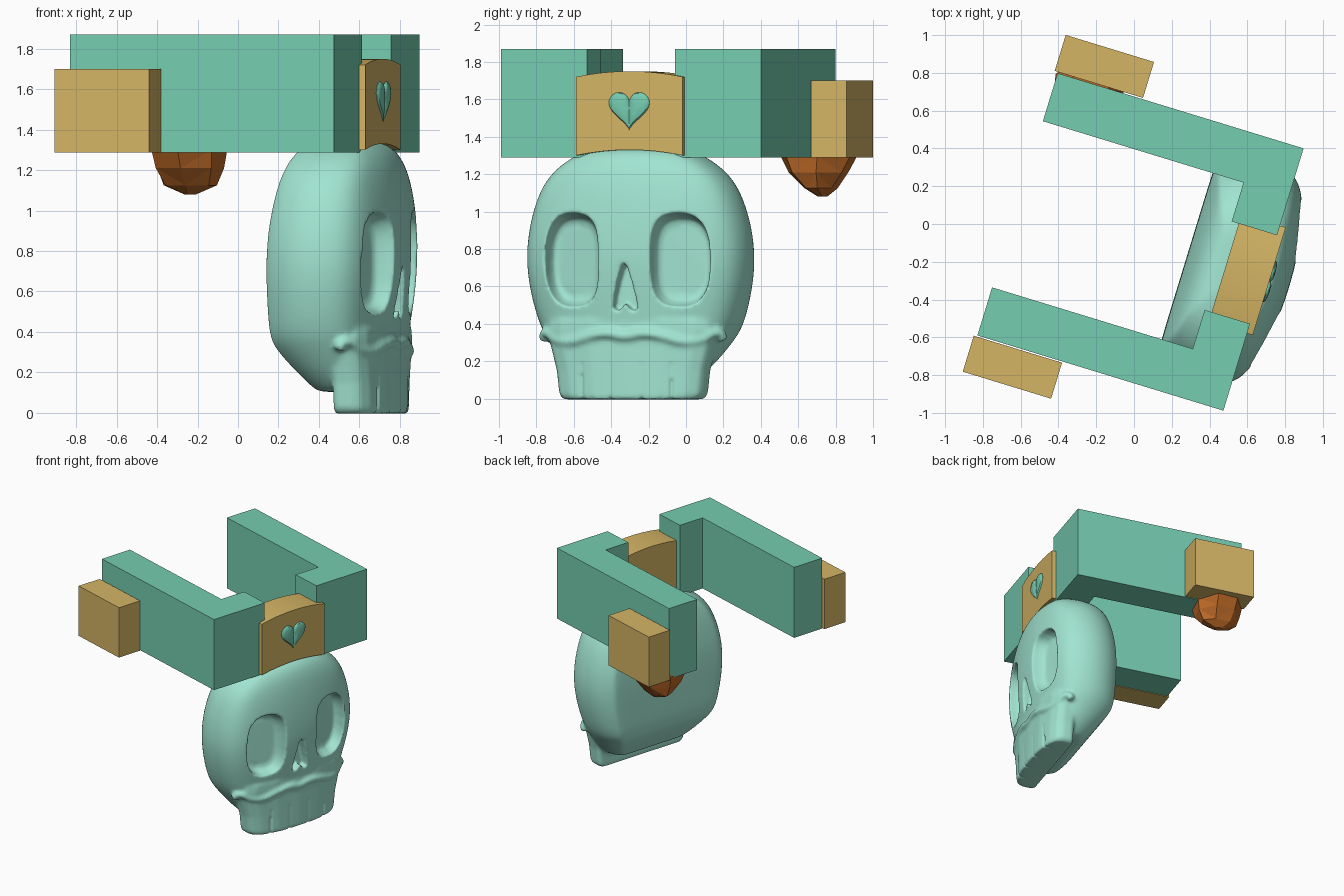
import bpy, bmesh, math, random
from mathutils import Matrix

if "Cube" in bpy.data.objects:
    bpy.data.objects.remove(bpy.data.objects["Cube"])

random.seed(3)
# Everything is built facing +x, symmetric about y = 0, then turned into place
PLACE = Matrix.Translation((-0.024, -0.077, 0)) @ Matrix.Rotation(math.radians(-17), 4, 'Z')


def material(name, col):
    m = bpy.data.materials.new(name)
    m.diffuse_color = (*col, 1)
    m.use_nodes = True
    m.node_tree.nodes["Principled BSDF"].inputs["Base Color"].default_value = m.diffuse_color
    return m


GREEN = material("green", (0.18, 0.61, 0.44))
MINT = material("mint", (0.36, 0.78, 0.64))
SAND = material("sand", (0.66, 0.46, 0.13))
RUST = material("rust", (0.50, 0.14, 0.02))


def loft(bm, rings):
    """Skin a list of equal-length point rings and cap both ends."""
    vs = [[bm.verts.new(p) for p in r] for r in rings]
    n = len(vs[0])
    for a, b in zip(vs, vs[1:]):
        for i in range(n):
            bm.faces.new((a[i], a[(i + 1) % n], b[(i + 1) % n], b[i]))
    bm.faces.new(vs[0][::-1])
    bm.faces.new(vs[-1])


def finish(name, bm, mat=None):
    bmesh.ops.recalc_face_normals(bm, faces=bm.faces)
    me = bpy.data.meshes.new(name)
    bm.to_mesh(me)
    bm.free()
    ob = bpy.data.objects.new(name, me)
    bpy.context.collection.objects.link(ob)
    ob.matrix_world = PLACE
    if mat:
        me.materials.append(mat)
    return ob


def prism_z(name, pts, z0, z1, mat):
    bm = bmesh.new()
    loft(bm, [[(x, y, z) for x, y in pts] for z in (z0, z1)])
    return finish(name, bm, mat)


def mirrored(half):
    """Half outline (x, y) from front centre to the back -> full outline."""
    return half + [(x, -y) for x, y in reversed(half) if y > 1e-6]


def select(obs):
    bpy.ops.object.select_all(action='DESELECT')
    for o in obs:
        o.select_set(True)
    bpy.context.view_layer.objects.active = obs[0]


# Side brackets (L-shaped) and the blocks fixed to their outer faces
for s, side in ((1, "left"), (-1, "right")):
    ell = [(-.62, .726), (.742, .726), (.742, .245), (.491, .245), (.491, .46), (-.62, .46)]
    prism_z(side + "_bracket", [(x, s * y) for x, y in ell], 1.288, 1.87, GREEN)
    box = [(-.638, .733), (-.149, .733), (-.149, .932), (-.638, .932)]
    prism_z(side + "_block", [(x, s * y) for x, y in box], 1.288, 1.70, SAND)

# Arched brow plate
bm = bmesh.new()
ys = [-.298 + .596 * i / 16 for i in range(17)]
arch = [(y, 1.75 - .03 * (y / .298) ** 2) for y in ys]
arch += [(y, 1.33 - .03 * (y / .298) ** 2) for y in reversed(ys)]
loft(bm, [[(x, y, z) for y, z in arch] for x in (.53, .774)])
finish("brow_plate", bm, SAND)

# Heart badge: pillowed, with a crease down the middle
bm = bmesh.new()
rings = []
for r, h in ((1, 0), (1, .35), (.93, .7), (.75, .9), (.5, 1), (.2, 1), (.02, 1)):
    ring = []
    for i in range(48):
        t = 2 * math.pi * i / 48
        y = 16 * math.sin(t) ** 3 * .0071 * r
        z = 1.553 + .0071 * r * (13 * math.cos(t) - 5 * math.cos(2 * t)
                                 - 2 * math.cos(3 * t) - math.cos(4 * t))
        ring.append((.768 + .024 * h * (.5 + .5 * min(1, abs(y) / .02)), y, z))
    rings.append(ring)
loft(bm, rings)
heart = finish("heart_badge", bm, GREEN)

# Faceted stone under the left block
bm = bmesh.new()
rings = []
for z, rx, ry, dy in ((1.45, .12, .14, 0), (1.30, .19, .22, 0), (1.21, .175, .165, 0),
                      (1.125, .14, .085, .02), (1.08, .03, .025, .03)):
    rings.append([(-.44 + rx * math.cos(a) * random.uniform(.93, 1.05),
                   .68 + dy + ry * math.sin(a) * random.uniform(.93, 1.05), z)
                  for a in (2 * math.pi * (i + .3) / 7 for i in range(7))])
loft(bm, rings)
bmesh.ops.triangulate(bm, faces=bm.faces)
finish("hanging_stone", bm, RUST)

# Cranium: stacked sections with flat back (z, half width, back, front)
LEVELS = [(.10, .32, .52, .78), (.12, .36, .50, .80), (.20, .44, .43, .82), (.32, .525, .335, .84),
          (.38, .56, .32, .845), (.46, .59, .318, .855), (.60, .625, .318, .875),
          (.75, .64, .318, .888), (.90, .625, .325, .885), (1.05, .585, .345, .873),
          (1.18, .52, .37, .853), (1.27, .41, .40, .825), (1.325, .30, .44, .78),
          (1.345, .16, .52, .70)]
SECTION = [(1, 0), (.985, .32), (.89, .74), (.74, .93), (.42, 1), (.16, .93), (.015, .81),
           (0, .78), (0, .4), (0, 0)]
bm = bmesh.new()
loft(bm, [mirrored([(b + (f - b) * t, w * u) for t, u in SECTION]) and
          [(x, y, z) for x, y in mirrored([(b + (f - b) * t, w * u) for t, u in SECTION])]
          for z, w, b, f in LEVELS])
skull = finish("skull", bm, MINT)
skull.modifiers.new("sub", 'SUBSURF').levels = 3

# Upper jaw block
JAW = [(.848, 0), (.84, .45), (.81, .8), (.775, .95), (.73, 1), (.655, 1), (.635, .95), (.635, 0)]
bm = bmesh.new()
for_z = [(-.004, .38), (.02, .405), (.15, .42), (.25, .445), (.36, .475), (.42, .46)]
loft(bm, [[(x, y * w, z) for x, y in mirrored(JAW)] for z, w in for_z])
jaw = finish("jaw", bm)

# Wavy lip ridge swept across the face
half = [(.848, 0, .335), (.848, .1, .35), (.838, .2, .335), (.812, .32, .305), (.775, .41, .318),
        (.745, .465, .35), (.715, .495, .345), (.70, .505, .31)]
path = [(x, -y, z) for x, y, z in reversed(half[1:])] + half
cu = bpy.data.curves.new("lip", 'CURVE')
cu.dimensions = '3D'
cu.bevel_depth = .026
cu.use_fill_caps = True
sp = cu.splines.new('BEZIER')
sp.bezier_points.add(len(path) - 1)
for bp, p in zip(sp.bezier_points, path):
    bp.co = p
    bp.handle_left_type = bp.handle_right_type = 'AUTO'
lip = bpy.data.objects.new("lip", cu)
bpy.context.collection.objects.link(lip)
lip.matrix_world = PLACE

# Fuse the skull parts into one smooth body
select([skull, jaw, lip])
bpy.ops.object.convert(target='MESH')
select([skull, jaw, lip])
bpy.ops.object.join()
rm = skull.modifiers.new("fuse", 'REMESH')
rm.mode, rm.voxel_size = 'VOXEL', .012
sm = skull.modifiers.new("soften", 'SMOOTH')
sm.factor, sm.iterations = .5, 4

# Cutters: eye sockets, nose opening and gaps between the teeth
bm = bmesh.new()
for s in (1, -1):
    rings = []
    for x, k in ((.745, .72), (.755, .84), (.79, .92), (.83, .97), (1.0, 1.12)):
        ring = []
        for i in range(40):
            a = 2 * math.pi * i / 40
            c, d = math.cos(a), math.sin(a)
            u = math.copysign(abs(c) ** .62, c) * .162 * k
            v = math.copysign(abs(d) ** .62, d) * .258 * k
            ring.append((x - .25 * u, s * (.302 + u - .03 * (v / .26) ** 2 * (u > 0)), .74 + v))
        rings.append(ring)
    loft(bm, rings)
nose = mirrored([(.735, 0), (.715, .018), (.64, .042), (.54, .066), (.48, .075), (.452, .062),
                 (.46, .035), (.495, 0)])
loft(bm, [[(x, y * k, .6 + (z - .6) * k) for z, y in nose] for x, k in ((.80, .85), (1.0, 1.08))])
for y in (-.25, -.087, .087, .25):
    for_gap = [(.77, y - .008), (.95, y - .012), (.95, y + .012), (.77, y + .008)]
    loft(bm, [[(px, py, z) for px, py in for_gap] for z in (-.05, .195)])
cutter = finish("face_cutter", bm)
cutter.hide_render = True
bo = skull.modifiers.new("carve", 'BOOLEAN')
bo.operation, bo.object, bo.solver = 'DIFFERENCE', cutter, 'EXACT'
rm = skull.modifiers.new("refine", 'REMESH')
rm.mode, rm.voxel_size = 'VOXEL', .009
sm = skull.modifiers.new("soften_edges", 'SMOOTH')
sm.factor, sm.iterations = .5, 4
select([skull])
bpy.ops.object.convert(target='MESH')
bpy.data.objects.remove(cutter)
skull.data.materials.clear()
skull.data.materials.append(MINT)

# Smooth shading on the sculpted parts
select([skull])
bpy.ops.object.shade_smooth()
select([heart])
bpy.ops.object.shade_smooth_by_angle(angle=math.radians(35))
